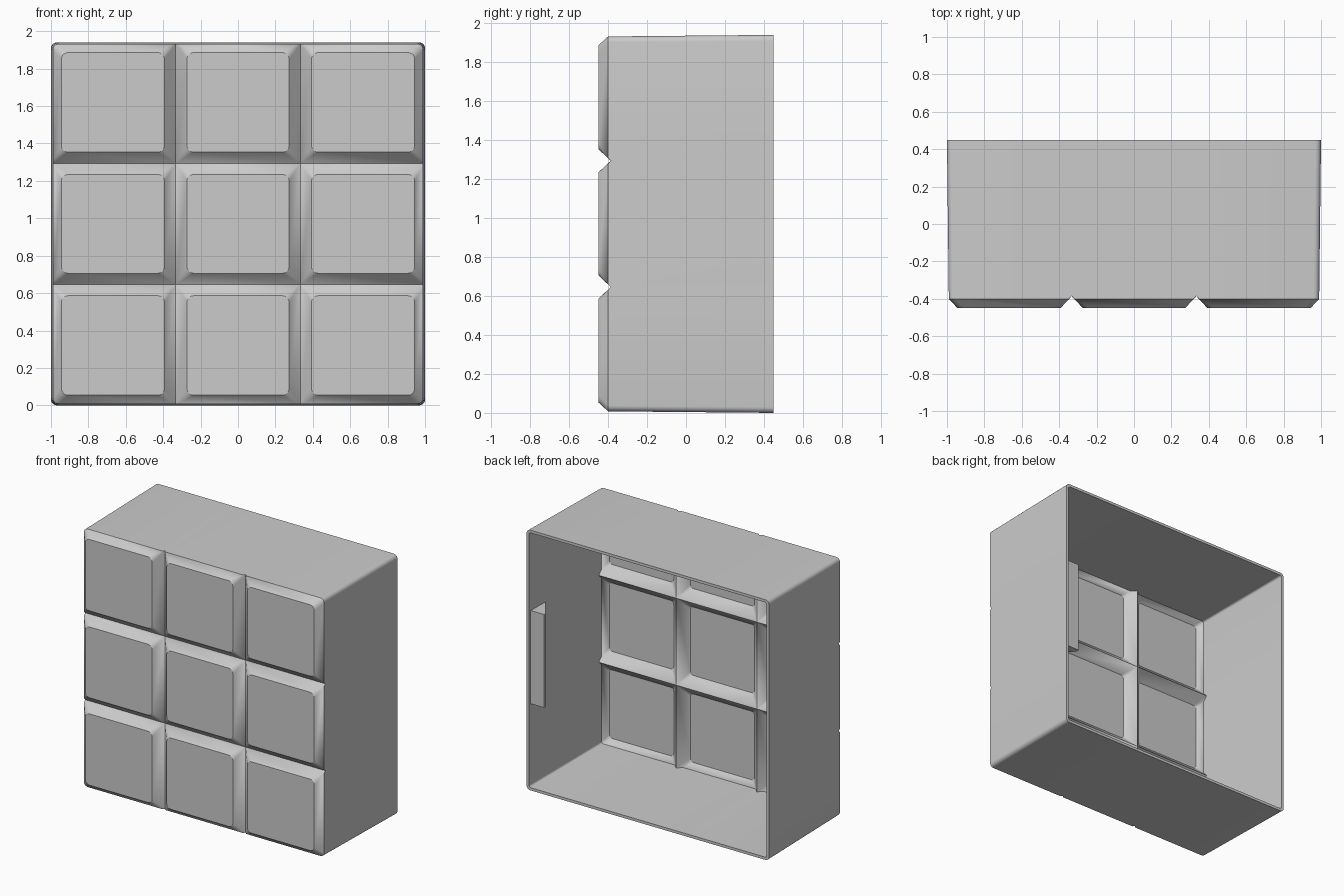
import bpy, bmesh, math
from mathutils import Vector

if "Cube" in bpy.data.objects:
    bpy.data.objects.remove(bpy.data.objects["Cube"], do_unlink=True)

CENTRE_Z = 0.97
HALF_X, HALF_Z = 0.99, 0.962     # half size at the front, before draft
GROOVE_X, GROOVE_Z = 0.333, 0.324
BACK = 0.45
WALL = 0.02
ARC = 5                          # segments in each rounded corner

grey = bpy.data.materials.new("warm_grey_plastic")
grey.use_nodes = True
colour = (0.6, 0.6, 0.6, 1)
grey.diffuse_color = colour
grey.node_tree.nodes["Principled BSDF"].inputs["Base Color"].default_value = colour


def finish(name, bm):
    bmesh.ops.recalc_face_normals(bm, faces=bm.faces)
    mesh = bpy.data.meshes.new(name)
    bm.to_mesh(mesh)
    bm.free()
    obj = bpy.data.objects.new(name, mesh)
    obj.location.z = CENTRE_Z
    mesh.materials.append(grey)
    bpy.context.collection.objects.link(obj)
    return obj


def tile(bm, xs, zs, i, k, p):
    """One bevelled tile: rounded flat face lofted down to its cell outline."""
    top, base = [], []
    for sx, sz, start in ((1, 1, 0), (-1, 1, 1), (-1, -1, 2), (1, -1, 3)):
        x, z = xs[i + (sx > 0)], zs[k + (sz > 0)]
        wall_x = i + (sx > 0) in (0, 3)
        wall_z = k + (sz > 0) in (0, 3)
        in_x = p["wall_inset"] if wall_x else p["groove_inset"]
        in_z = p["wall_inset"] if wall_z else p["groove_inset"]
        step = p["groove_y"] - p["wall_y"]
        for n in range(ARC + 1):
            a = (start + n / ARC) * math.pi / 2
            c, s = abs(math.cos(a)), abs(math.sin(a))
            r = p["face_radius"]
            top.append(Vector((x - sx * (in_x + r * (1 - c)), p["face_y"],
                               z - sz * (in_z + r * (1 - s)))))
            v = Vector((x, p["groove_y"], z))
            if wall_x and wall_z:        # rounded corner of the case
                r = p["case_radius"]
                v = Vector((x - sx * r * (1 - c), p["wall_y"], z - sz * r * (1 - s)))
            elif wall_x and s < 0.999:   # groove notch running out of a side
                v = Vector((x, p["wall_y"], z - sz * step))
            elif wall_z and c < 0.999:   # groove notch running out of top or bottom
                v = Vector((x - sx * step, p["wall_y"], z))
            base.append(v)
    top = [bm.verts.new(v) for v in top]
    base = [bm.verts.new(v) for v in base]
    bm.faces.new(top)
    for a in range(len(top)):
        b = (a + 1) % len(top)
        bm.faces.new((top[a], base[a], base[b], top[b]))


def shell(bm, inset, p):
    """Nine tiles plus side walls; returns the back rim in order round the opening."""
    old = set(bm.verts)
    w, h = HALF_X - inset, HALF_Z - inset
    xs = (-w, -GROOVE_X, GROOVE_X, w)
    zs = (-h, -GROOVE_Z, GROOVE_Z, h)
    for i in range(3):
        for k in range(3):
            tile(bm, xs, zs, i, k, p)
    bmesh.ops.remove_doubles(bm, verts=[v for v in bm.verts if v not in old], dist=0.0002)
    front_edge = [e for e in bm.edges if e.is_boundary and e.verts[0].co.y < 0]
    new = bmesh.ops.extrude_edge_only(bm, edges=front_edge)["geom"]
    rim = [v for v in new if isinstance(v, bmesh.types.BMVert)]
    for v in rim:
        v.co = Vector((v.co.x / HALF_X, BACK, v.co.z * CENTRE_Z / HALF_Z))
    return sorted(rim, key=lambda v: math.atan2(v.co.z, v.co.x))


# Case: outer and inner skins joined by a narrow rim round the open back
bm = bmesh.new()
outer = shell(bm, 0, dict(face_y=-0.45, groove_y=-0.386, wall_y=-0.4, groove_inset=0.06,
                          wall_inset=0.046, face_radius=0.035, case_radius=0.03))
inner = shell(bm, WALL, dict(face_y=-0.43, groove_y=-0.358, wall_y=-0.392, groove_inset=0.069,
                             wall_inset=0.038, face_radius=0.025, case_radius=0.015))
for n in range(len(outer)):
    bm.faces.new((outer[n - 1], outer[n], inner[n], inner[n - 1]))
case = finish("tiled_case", bm)

# Catch: wedge on the inside of the left wall
bm = bmesh.new()
profile = ((0.985, 0.43), (0.87, 0.43), (0.87, 0.41), (0.985, 0.25))
face = bm.faces.new([bm.verts.new((x, y, -0.335)) for x, y in profile])
up = bmesh.ops.extrude_face_region(bm, geom=[face])["geom"]
bmesh.ops.translate(bm, vec=(0, 0, 0.695),
                    verts=[v for v in up if isinstance(v, bmesh.types.BMVert)])
finish("inner_catch", bm)

# Smooth the rounded corners, keep bevel edges crisp
bpy.ops.object.select_all(action="DESELECT")
case.select_set(True)
bpy.context.view_layer.objects.active = case
bpy.ops.object.shade_smooth_by_angle(angle=math.radians(30))
